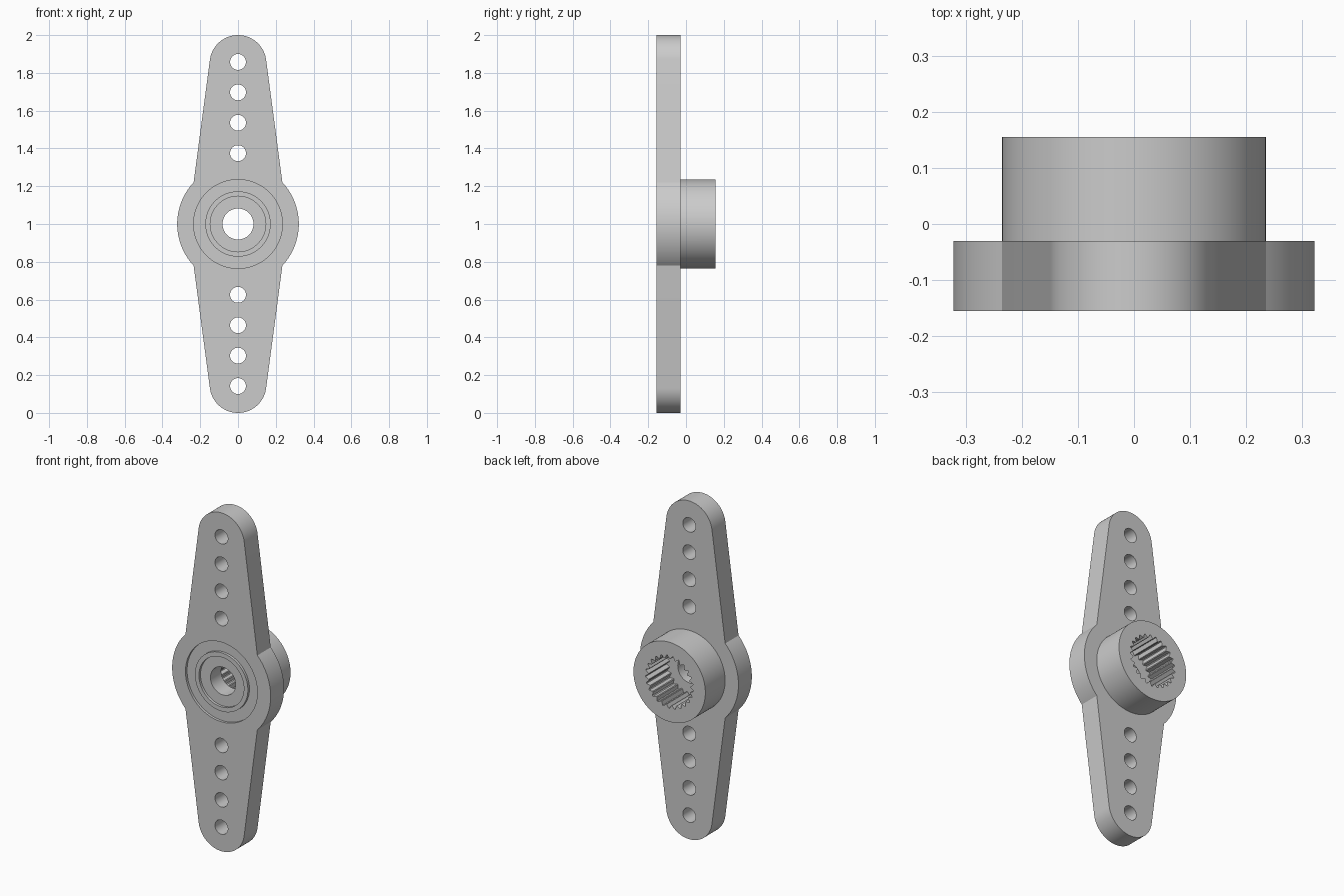
import bpy
import bmesh
from math import sin, cos, pi, atan2, acos

cube = bpy.data.objects.get("Cube")
if cube:
    bpy.data.objects.remove(cube, do_unlink=True)

# Main sizes
FRONT, PLATE_BACK, HUB_BACK = -0.155, -0.03, 0.155
MID = 1.0
DISC_R, HUB_R, TIP_R, SHOULDER = 0.322, 0.235, 0.15, 0.235
RECESS = FRONT + 0.015
SOCKET_FLOOR = -0.04
TEETH = 25

grey = bpy.data.materials.new("grey plastic")
grey.use_nodes = True
grey.diffuse_color = (0.6, 0.6, 0.6, 1)
grey.node_tree.nodes["Principled BSDF"].inputs["Base Color"].default_value = (0.6, 0.6, 0.6, 1)


def arc(radius, start, end, steps, z=0.0):
    angles = [start + (end - start) * i / steps for i in range(steps + 1)]
    return [(radius * cos(a), z + radius * sin(a)) for a in angles]


def circle(radius, z=MID, steps=96):
    return arc(radius, 0, 2 * pi, steps, z)[:-1]


def prism(name, outline, y0, y1):
    """Extrude an x-z outline from y0 to y1."""
    bm = bmesh.new()
    face = bm.faces.new([bm.verts.new((x, y0, z)) for x, z in outline])
    extruded = bmesh.ops.extrude_face_region(bm, geom=[face], use_keep_orig=True)
    moved = [g for g in extruded["geom"] if isinstance(g, bmesh.types.BMVert)]
    bmesh.ops.translate(bm, verts=moved, vec=(0, y1 - y0, 0))
    bmesh.ops.recalc_face_normals(bm, faces=bm.faces)
    mesh = bpy.data.meshes.new(name)
    bm.to_mesh(mesh)
    bm.free()
    mesh.materials.append(grey)
    obj = bpy.data.objects.new(name, mesh)
    bpy.context.collection.objects.link(obj)
    return obj


def combine(body, tool, operation):
    """Apply a boolean to the body and discard the tool."""
    mod = body.modifiers.new(operation.lower(), "BOOLEAN")
    mod.operation = operation
    mod.solver = "EXACT"
    mod.object = tool
    bpy.context.view_layer.objects.active = body
    bpy.ops.object.modifier_apply(modifier=mod.name)
    bpy.data.objects.remove(tool, do_unlink=True)


# Plate outline: disc side, then tapered arm with a round tip, turned for the other half
shoulder = acos(SHOULDER / DISC_R)
shoulder_z = DISC_R * sin(shoulder)
tip_z = 1.0 - TIP_R
taper = atan2(SHOULDER - TIP_R, tip_z - shoulder_z)
half = arc(DISC_R, -shoulder, shoulder, 40) + arc(TIP_R, taper, pi - taper, 48, tip_z)
outline = half + [(-x, -z) for x, z in half]
horn = prism("two_arm_horn", [(x, z + MID) for x, z in outline], FRONT, PLATE_BACK)

# Hub collar on the back
combine(horn, prism("hub", circle(HUB_R), -0.08, HUB_BACK), "UNION")

# Front recess with a raised ring inside it
combine(horn, prism("front_recess", circle(HUB_R), FRONT - 0.1, RECESS), "DIFFERENCE")
combine(horn, prism("raised_ring", circle(0.173), FRONT, -0.08), "UNION")
combine(horn, prism("ring_recess", circle(0.147), FRONT - 0.1, RECESS), "DIFFERENCE")

# Toothed socket in the hub
step = 2 * pi / TEETH
socket = []
for i in range(TEETH):
    for part, radius in ((0.0, 0.137), (0.15, 0.137), (0.5, 0.156), (0.65, 0.156)):
        a = (i + part) * step + pi / 2
        socket.append((radius * cos(a), MID + radius * sin(a)))
combine(horn, prism("toothed_socket", socket, SOCKET_FLOOR, HUB_BACK + 0.1), "DIFFERENCE")

# Screw hole, then the row of link holes in each arm
combine(horn, prism("screw_hole", circle(0.082), FRONT - 0.1, 0.05), "DIFFERENCE")
for side in (-1, 1):
    for i in range(4):
        z = MID + side * (0.375 + 0.161 * i)
        combine(horn, prism("link_hole", circle(0.042, z, 40), FRONT - 0.1, 0.1), "DIFFERENCE")

bpy.ops.object.select_all(action="DESELECT")
horn.select_set(True)
bpy.context.view_layer.objects.active = horn
bpy.ops.object.shade_smooth_by_angle(angle=pi / 9)
